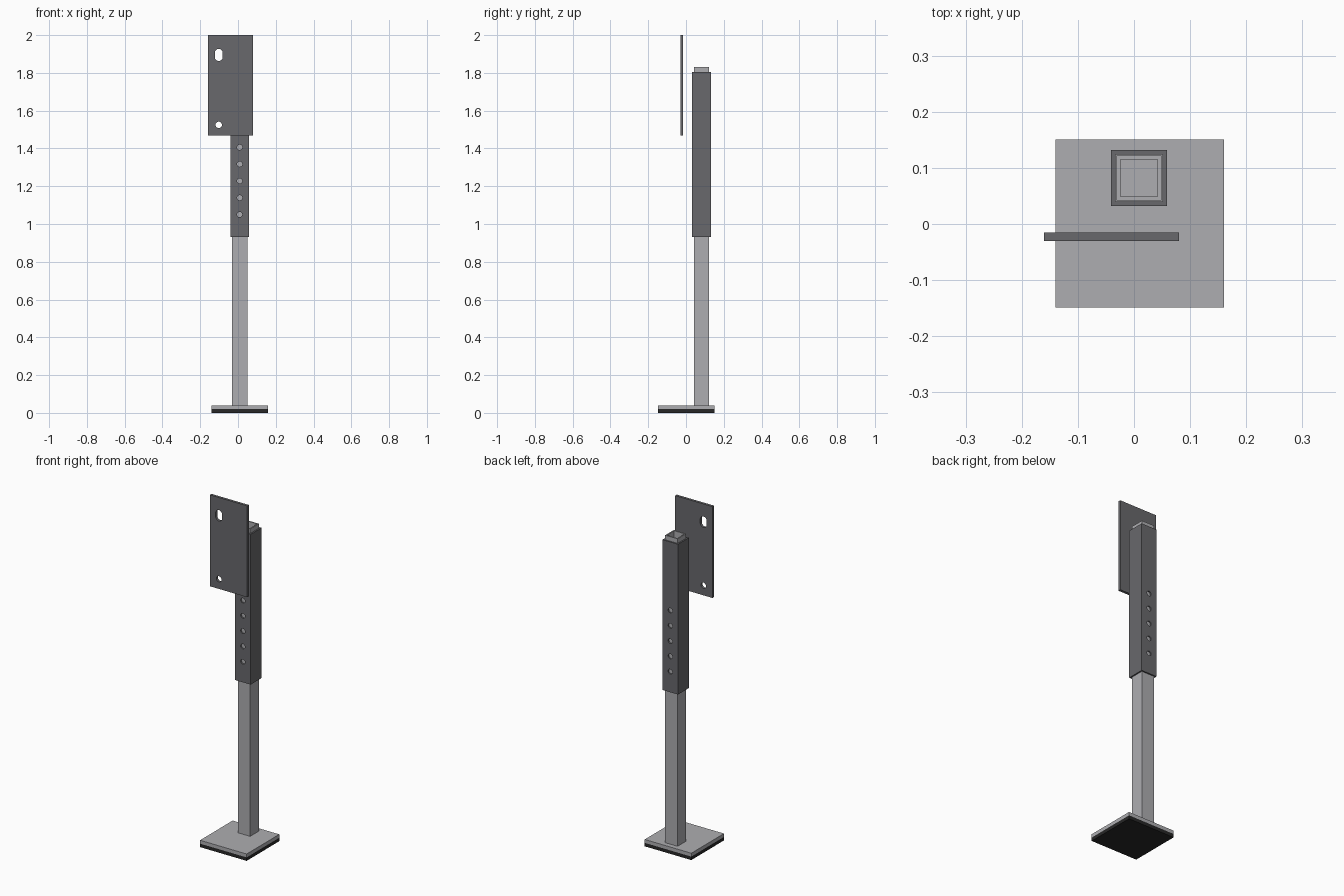
import bpy, bmesh, math

if "Cube" in bpy.data.objects:
    bpy.data.objects.remove(bpy.data.objects["Cube"])

CX, CY = 0.009, 0.082   # axis of the telescoping post


def material(name, rgb):
    m = bpy.data.materials.new(name)
    m.diffuse_color = (*rgb, 1)
    m.use_nodes = True
    m.node_tree.nodes["Principled BSDF"].inputs["Base Color"].default_value = m.diffuse_color
    return m


def finish(name, bm, mat=None):
    bmesh.ops.recalc_face_normals(bm, faces=bm.faces)
    me = bpy.data.meshes.new(name)
    bm.to_mesh(me)
    bm.free()
    ob = bpy.data.objects.new(name, me)
    bpy.context.collection.objects.link(ob)
    if mat:
        me.materials.append(mat)
    return ob


def box(name, x, y, z, mat=None):
    bm = bmesh.new()
    for v in bmesh.ops.create_cube(bm, size=1)["verts"]:
        v.co = [lo + (c + 0.5) * (hi - lo) for c, (lo, hi) in zip(v.co, (x, y, z))]
    return finish(name, bm, mat)


def square_tube(name, outer, inner, z0, z1, mat=None):
    bm = bmesh.new()
    signs = ((-1, -1), (1, -1), (1, 1), (-1, 1))
    rings = [[bm.verts.new((CX + h * sx, CY + h * sy, z)) for sx, sy in signs]
             for h, z in ((outer, z0), (outer, z1), (inner, z1), (inner, z0))]
    for r in range(4):
        a, b = rings[r], rings[(r + 1) % 4]
        for i in range(4):
            j = (i + 1) % 4
            bm.faces.new((a[i], a[j], b[j], b[i]))
    return finish(name, bm, mat)


def cut_holes(ob, holes, y0, y1):
    """Cut slots along y; each hole is x, z, radius, half straight length."""
    bm = bmesh.new()
    n = 32
    for x, z, r, s in holes:
        pts = []
        for k in range(n + 2):
            top = k <= n // 2
            a = 2 * math.pi * (k if top else k - 1) / n
            pts.append((x + r * math.cos(a), z + r * math.sin(a) + (s if top else -s)))
        if s == 0:
            pts = pts[:n // 2 + 1] + pts[n // 2 + 2:-1]
        face = bm.faces.new([bm.verts.new((px, y0, pz)) for px, pz in pts])
        ext = bmesh.ops.extrude_face_region(bm, geom=[face], use_keep_orig=True)
        for v in ext["geom"]:
            if isinstance(v, bmesh.types.BMVert):
                v.co.y = y1
    cutter = finish("hole_cutter", bm)
    cutter.hide_render = True
    mod = ob.modifiers.new("holes", "BOOLEAN")
    mod.object = cutter
    mod.solver = "EXACT"
    bpy.context.view_layer.objects.active = ob
    bpy.ops.object.modifier_apply(modifier=mod.name)
    bpy.data.objects.remove(cutter)
    bpy.ops.object.select_all(action="DESELECT")
    ob.select_set(True)
    bpy.ops.object.shade_smooth_by_angle(angle=math.radians(30))


dark = material("dark_steel", (0.14, 0.14, 0.15))
rubber = material("black_rubber", (0.02, 0.02, 0.02))
steel = material("light_steel", (0.42, 0.42, 0.44))

# Foot: rubber pad under a steel plate
box("rubber_pad", (-0.14, 0.16), (-0.149, 0.151), (0, 0.02), rubber)
box("foot_plate", (-0.14, 0.16), (-0.149, 0.151), (0.02, 0.04), steel)

# Telescoping square post
square_tube("inner_tube", 0.04, 0.033, 0.04, 1.83, steel)
sleeve = square_tube("outer_sleeve", 0.05, 0.042, 0.93, 1.805, dark)
cut_holes(sleeve, [(CX, 1.05 + 0.089 * i, 0.014, 0) for i in range(5)], 0, 0.2)

# Mounting plate with a slot above and a round hole below
plate = box("mounting_plate", (-0.16, 0.08), (-0.03, -0.015), (1.468, 2), dark)
cut_holes(plate, [(-0.102, 1.895, 0.021, 0.011), (-0.102, 1.525, 0.017, 0)], -0.1, 0.02)
